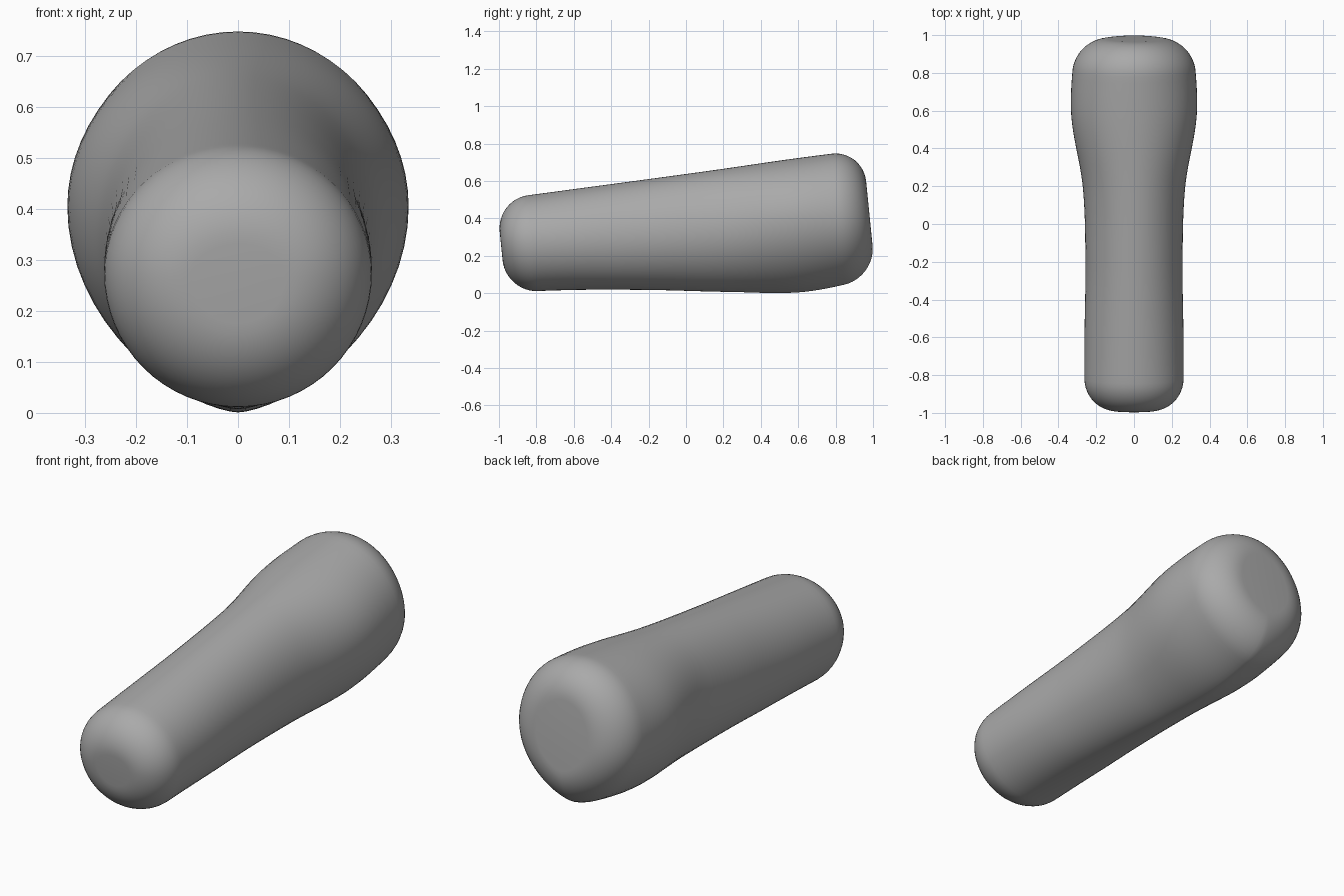
import bpy, bmesh, math

cube = bpy.data.objects.get("Cube")
if cube:
    bpy.data.objects.remove(cube, do_unlink=True)

grey = bpy.data.materials.new("neutral grey")
grey.use_nodes = True
colour = (0.4, 0.4, 0.4, 1)
grey.diffuse_color = colour
grey.node_tree.nodes["Principled BSDF"].inputs["Base Color"].default_value = colour

# Evenly spaced stations from front to back: half width, bottom, widest height, top
STATIONS = [
    (.262, .005, .265, .500),
    (.262, .018, .285, .553),
    (.257, .017, .310, .606),
    (.271, .007, .345, .660),
    (.333, .007, .400, .717),
    (.312, .085, .420, .768),
]
SIDES, BODY, FILLET = 64, 48, 12
END, RADIUS, TILT = .993, .17, .1


def section(s):
    """Smoothly interpolate the section size along the length."""
    u = (s + 1) / 2 * (len(STATIONS) - 1)
    i = min(max(int(u), 0), len(STATIONS) - 2)
    t = u - i
    a, b = STATIONS[i], STATIONS[i + 1]
    before = STATIONS[i - 1] if i else [2 * p - q for p, q in zip(a, b)]
    after = STATIONS[i + 2] if i + 2 < len(STATIONS) else [2 * q - p for p, q in zip(a, b)]
    return [p + t * ((q - o) + t * (2 * o - 5 * p + 4 * q - r + t * (3 * (p - q) + r - o))) / 2
            for o, p, q, r in zip(before, a, b, after)]


def ring(bm, s, inset):
    """One egg-shaped ring on a leaning plane."""
    half, low, mid, top = section(s)
    point = 1 + .3 * max(0, min(1, (s + .4) / .8))
    verts = []
    for k in range(SIDES):
        a = math.tau * k / SIDES
        c, n = math.cos(a), math.sin(a)
        wide = abs(c) ** (point if n < 0 else 1)
        x = math.copysign(wide, c) * (half - inset)
        z = mid + n * ((top - mid if n > 0 else mid - low) - inset)
        verts.append(bm.verts.new((x, s - TILT * (z - .3), z)))
    return verts


# Rounded front end, long body, rounded back end
fillet = []
for k in range(FILLET + 1):
    a = math.pi / 2 * k / FILLET
    fillet.append((END - RADIUS * (1 - math.cos(a)), RADIUS * (1 - math.sin(a))))
length = END - RADIUS
path = [(-s, i) for s, i in fillet]
path += [(-length + 2 * length * k / BODY, 0) for k in range(1, BODY)]
path += fillet[::-1]

bm = bmesh.new()
rings = [ring(bm, s, inset) for s, inset in path]
for a, b in zip(rings, rings[1:]):
    for k in range(SIDES):
        j = (k + 1) % SIDES
        bm.faces.new((a[k], a[j], b[j], b[k]))
bm.faces.new(rings[0])
bm.faces.new(rings[-1])
bmesh.ops.recalc_face_normals(bm, faces=bm.faces)
for face in bm.faces:
    face.smooth = True
mesh = bpy.data.meshes.new("tapered_body")
bm.to_mesh(mesh)
bm.free()
mesh.materials.append(grey)
body = bpy.data.objects.new("tapered_body", mesh)
bpy.context.collection.objects.link(body)
